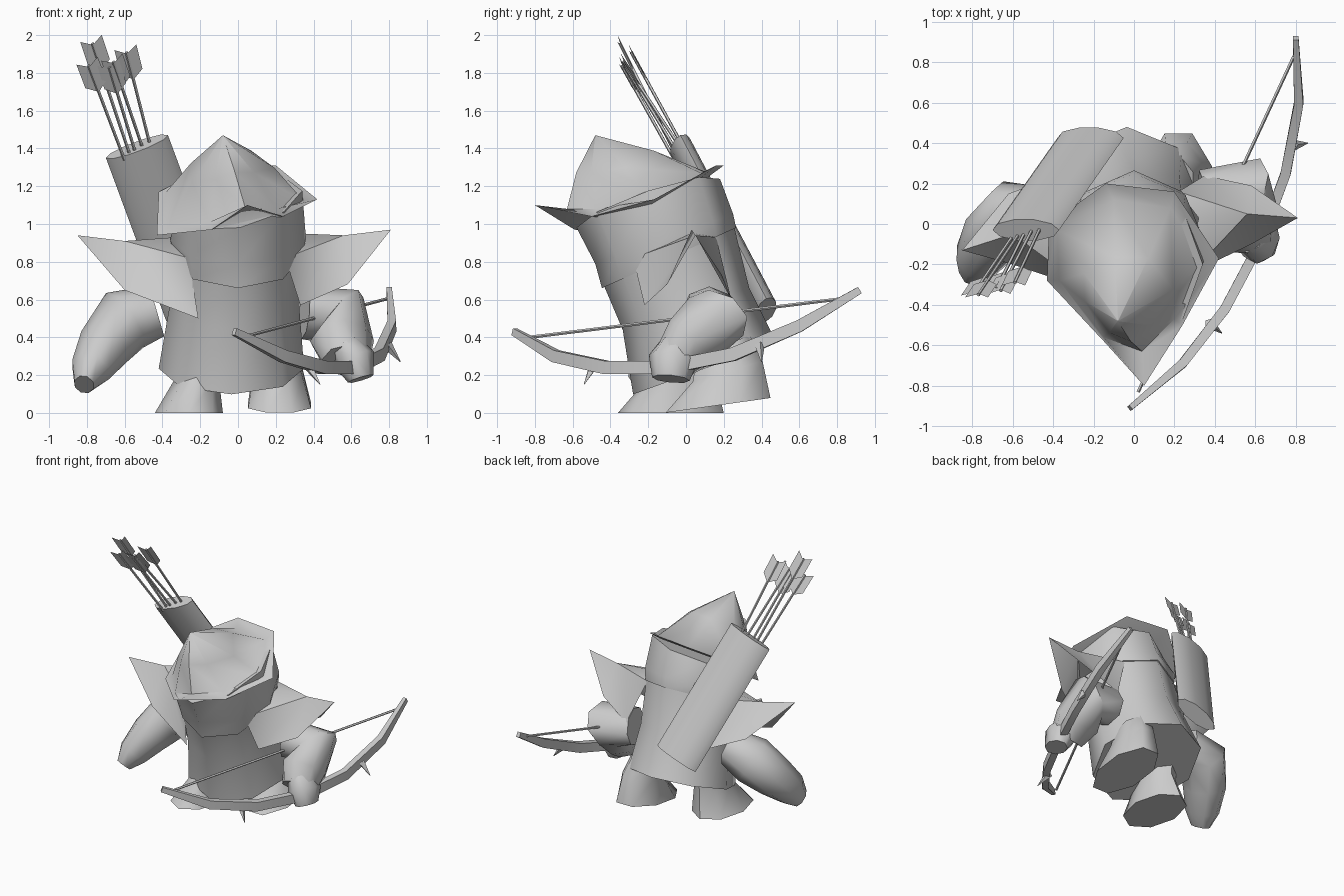
import bpy, bmesh, math
from mathutils import Vector as V

grey = bpy.data.materials.new("plain grey")
grey.diffuse_color = (0.6, 0.6, 0.6, 1)


def make(name, verts, faces, angle=60):
    bm = bmesh.new()
    vs = [bm.verts.new(v) for v in verts]
    for f in faces:
        bm.faces.new([vs[i] for i in f])
    bmesh.ops.recalc_face_normals(bm, faces=bm.faces[:])
    me = bpy.data.meshes.new(name)
    bm.to_mesh(me)
    bm.free()
    me.materials.append(grey)
    me.polygons.foreach_set("use_smooth", [True] * len(me.polygons))
    me.set_sharp_from_angle(angle=math.radians(angle))
    ob = bpy.data.objects.new(name, me)
    bpy.context.collection.objects.link(ob)
    return ob


def loft(name, rings, angle=60):
    """Skin equal rings of points and cap both ends."""
    n = len(rings[0])
    verts = [p for r in rings for p in r]
    faces = [(i * n + j, i * n + (j + 1) % n, (i + 1) * n + (j + 1) % n, (i + 1) * n + j)
             for i in range(len(rings) - 1) for j in range(n)]
    faces += [tuple(range(n)), tuple(range(len(verts) - n, len(verts)))]
    return make(name, verts, faces, angle)


def tube(name, path, radii, n=8, turn=0, up=(0, 0, 1), angle=60):
    """Sweep an n-sided section; radii are (across, up) pairs."""
    path = [V(p) for p in path]
    rings = []
    for i, p in enumerate(path):
        t = (path[min(i + 1, len(path) - 1)] - path[max(i - 1, 0)]).normalized()
        side = t.cross(V(up)).normalized()
        top = side.cross(t)
        a, b = radii[i]
        rings.append([p + side * a * math.cos(turn + math.tau * k / n)
                      + top * b * math.sin(turn + math.tau * k / n) for k in range(n)])
    return loft(name, rings, angle)


def tilted(cx, cy, cz, rx, ry, slope, roll=0, n=8, turn=0):
    """Oval ring whose height rises towards the back and, with roll, to the right."""
    ring = []
    for k in range(n):
        c, s = math.cos(turn + math.tau * k / n), math.sin(turn + math.tau * k / n)
        ring.append(V((cx + rx * c, cy + ry * s, cz + slope * ry * s + roll * rx * c)))
    return ring


# Leaning body with flared hem and collar
loft("body", [tilted(-0.035, 0.1, 0.235, 0.385, 0.38, 0.36),
              tilted(-0.02, 0.0, 0.55, 0.345, 0.335, 0.33),
              tilted(0.0, -0.09, 0.83, 0.33, 0.345, 0.45)])
loft("collar", [tilted(0.0, -0.09, 0.82, 0.335, 0.355, 0.45),
                tilted(0.0, -0.115, 0.92, 0.36, 0.365, 0.36),
                tilted(0.01, -0.2, 1.11, 0.33, 0.38, 0.34, 0.2)])

# Pointed hood with a folded brim
outer = [V(p) for p in [(-0.14, 0.2, 1.31), (0.2, 0.16, 1.31), (0.42, -0.17, 1.13),
                        (0.24, -0.5, 1.04), (0.05, -0.8, 1.1), (-0.14, -0.59, 0.97),
                        (-0.43, -0.28, 0.94), (-0.42, 0.0, 1.17)]]
inner = [V(p) for p in [(-0.1, 0.12, 1.27), (0.18, 0.08, 1.27), (0.35, -0.18, 1.12),
                        (0.2, -0.47, 1.08), (0.04, -0.63, 1.08), (-0.15, -0.56, 1.01),
                        (-0.37, -0.28, 0.98), (-0.38, -0.03, 1.17)]]
centre, peak = V((-0.02, -0.22, 1.1)), V((-0.08, -0.48, 1.47))
under = [centre + (p - centre) * 0.8 - V((0, 0, 0.02)) for p in outer]
mid = []
for p in inner:
    axis = centre.lerp(peak, 0.5)
    mid.append(axis + (p.lerp(peak, 0.5) - axis) * (1.1 + 0.6 * max(0, p.x)))
top = [peak + (p - peak) * 0.01 for p in mid]
loft("hood", [under, outer, inner, mid, top])

# Pointed shoulder capes, each a thin tent over the arm
tent = [(0, 1, 5), (1, 4, 5), (1, 2, 3), (1, 3, 4), (0, 8, 1), (8, 7, 1), (1, 7, 6), (1, 6, 2)]
make("right_shoulder_cape",
     [(0.32, 0.03, 0.95), (0.56, 0.05, 0.94), (0.81, 0.03, 0.97), (0.58, -0.1, 0.68),
      (0.33, -0.22, 0.57), (0.25, -0.28, 0.82), (0.58, 0.19, 0.73), (0.35, 0.24, 0.6),
      (0.22, 0.16, 0.93)], tent, 45)
make("left_shoulder_cape",
     [(-0.33, -0.03, 0.93), (-0.6, -0.05, 0.91), (-0.85, -0.13, 0.94), (-0.6, -0.2, 0.65),
      (-0.21, -0.33, 0.5), (-0.26, -0.3, 0.82), (-0.62, 0.15, 0.7), (-0.38, 0.24, 0.6),
      (-0.24, 0.16, 0.92)], tent, 45)

# Arms ending in mitten hands
tube("left_arm", [(-0.43, 0.04, 0.54), (-0.6, 0.04, 0.49), (-0.71, -0.07, 0.35),
                  (-0.78, -0.18, 0.23), (-0.815, -0.24, 0.15)],
     [(0.14, 0.14), (0.175, 0.18), (0.145, 0.16), (0.11, 0.13), (0.055, 0.08)], up=(0, 1, 0))
tube("right_arm", [(0.35, 0.12, 0.53), (0.55, 0.16, 0.51), (0.55, 0.03, 0.38),
                   (0.57, -0.06, 0.28)],
     [(0.15, 0.14), (0.18, 0.17), (0.17, 0.16), (0.13, 0.12)])
tube("right_hand", [(0.58, -0.04, 0.34), (0.62, -0.07, 0.28), (0.65, -0.08, 0.18)],
     [(0.09, 0.11), (0.11, 0.13), (0.07, 0.1)], up=(0, 1, 0))

# Boots
half = math.pi / 8
loft("left_boot", [tilted(-0.26, -0.08, 0, 0.18, 0.28, 0),
                   tilted(-0.22, -0.04, 0.17, 0.12, 0.19, 0.1),
                   tilted(-0.22, 0.0, 0.34, 0.12, 0.16, 0.2)])
loft("right_boot", [tilted(0.22, 0.17, 0.04, 0.18, 0.3, 0.14, 0, 8, half),
                    tilted(0.21, 0.22, 0.22, 0.14, 0.2, 0.3, 0, 8, half),
                    tilted(0.18, 0.2, 0.36, 0.12, 0.15, 0.36, 0, 8, half)])

# Curved bow, its string and two thorns
w = [0.6, 1, 1.1, 1.1, 1.1, 1, 0.6]
tube("bow", [(-0.02, -0.91, 0.43), (0.24, -0.69, 0.3), (0.45, -0.42, 0.24), (0.62, -0.1, 0.24),
             (0.75, 0.25, 0.31), (0.815, 0.6, 0.46), (0.8, 0.92, 0.65)],
     [(0.032 * k, 0.045 * k) for k in w], n=4, turn=math.pi / 4, angle=40)
tube("bow_string", [(0.02, -0.83, 0.4), (0.79, 0.83, 0.605)], [(0.009, 0.009)] * 2, n=5)
for i, (a, b) in enumerate([((0.37, -0.49, 0.25), (0.435, -0.54, 0.15)),
                            ((0.79, 0.39, 0.36), (0.86, 0.4, 0.27))]):
    tube(f"bow_thorn_{i + 1}", [a, b], [(0.028, 0.028), (0.002, 0.002)], n=4)

# Flat quiver slung over the back
tube("quiver", [(-0.215, 0.425, 0.545), (-0.535, -0.03, 1.41)],
     [(0.175, 0.06)] * 2, n=10, up=(0, 1, 0))

# Arrows with notched flat fletching
for i, (a, b) in enumerate([((-0.57, -0.05, 1.36), (-0.77, -0.35, 1.957)),
                            ((-0.6, -0.06, 1.34), (-0.79, -0.34, 1.84)),
                            ((-0.54, -0.04, 1.37), (-0.68, -0.32, 1.83)),
                            ((-0.46, -0.01, 1.4), (-0.59, -0.29, 1.91)),
                            ((-0.5, -0.02, 1.39), (-0.66, -0.33, 1.86))]):
    a, b = V(a), V(b)
    tube(f"arrow_shaft_{i + 1}", [a, b], [(0.009, 0.009)] * 2, n=5, up=(0, 1, 0))
    t = (b - a).normalized()
    s = V((0, 1, 0)).cross(t).normalized()
    shape = [(0, -0.17), (0.06, -0.12), (0.06, 0.03), (0, -0.01), (-0.06, 0.03), (-0.06, -0.12)]
    make(f"arrow_fletching_{i + 1}", [b + s * x + t * y for x, y in shape],
         [(0, 1, 2, 3), (0, 3, 4, 5)], 30)
